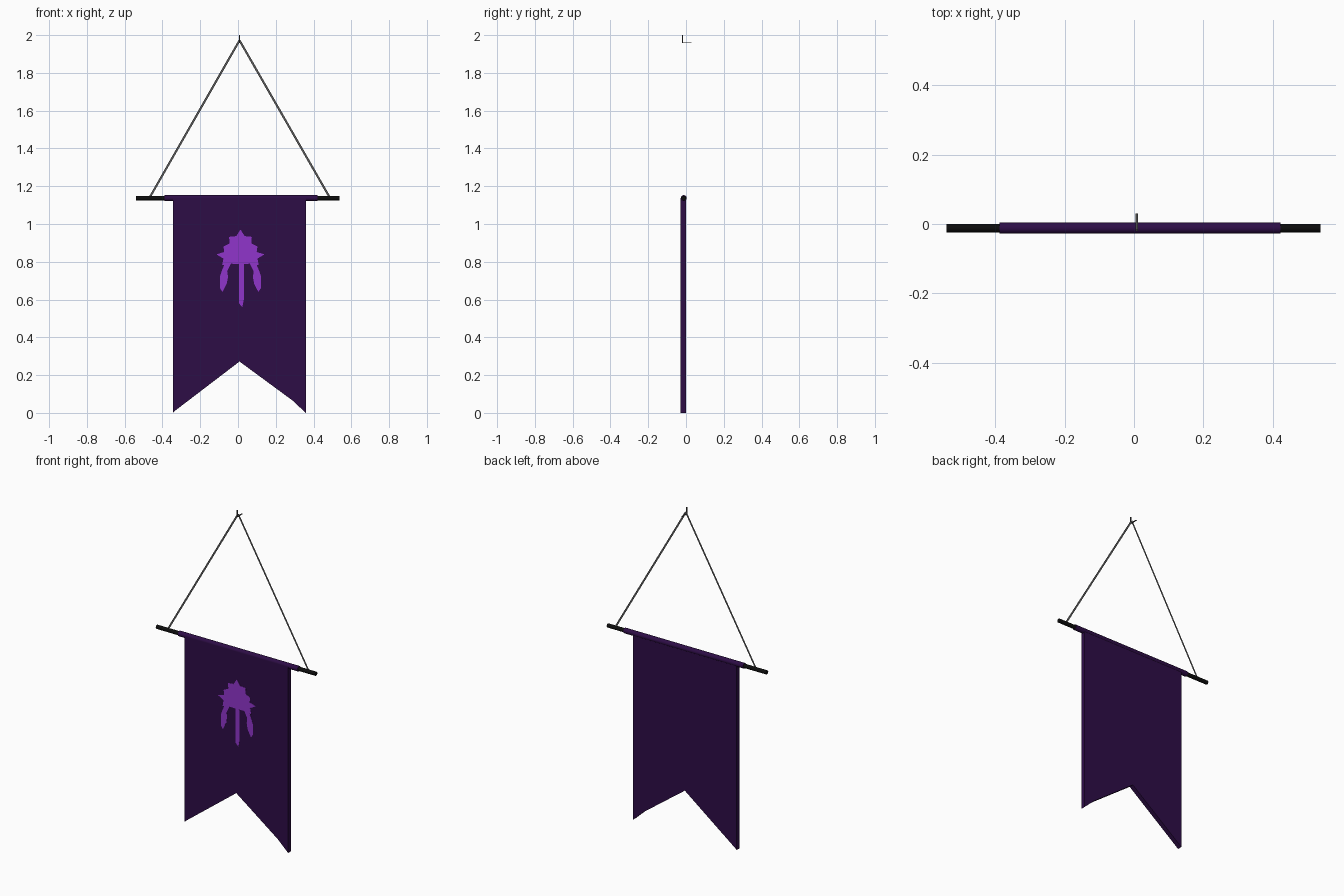
import bpy, bmesh, math
from mathutils import Vector

if "Cube" in bpy.data.objects:
    bpy.data.objects.remove(bpy.data.objects["Cube"])


def material(name, rgb):
    m = bpy.data.materials.new(name)
    m.diffuse_color = (*rgb, 1)
    m.use_nodes = True
    m.node_tree.nodes["Principled BSDF"].inputs["Base Color"].default_value = m.diffuse_color
    return m


CLOTH = material("dark purple cloth", (0.027, 0.004, 0.062))
EMBLEM = material("bright purple", (0.28, 0.036, 0.60))
ROD = material("black rod", (0.004, 0.004, 0.004))
CORD = material("grey cord", (0.10, 0.10, 0.10))
HOOK = material("dark grey metal", (0.07, 0.07, 0.07))
CX = 0.008          # middle of the hanging cloth
RY, RZ = -0.012, 1.137   # rod axis


def finish(name, bm, mat):
    bmesh.ops.recalc_face_normals(bm, faces=bm.faces)
    me = bpy.data.meshes.new(name)
    bm.to_mesh(me)
    bm.free()
    me.materials.append(mat)
    ob = bpy.data.objects.new(name, me)
    bpy.context.collection.objects.link(ob)
    return ob


def plate(name, outlines, y0, y1, mat):
    """Extrude x-z outlines from y0 (front) to y1 (back)."""
    bm = bmesh.new()
    for pts in outlines:
        f = bm.faces.new([bm.verts.new((x, y0, z)) for x, z in pts])
        if y1 != y0:
            r = bmesh.ops.extrude_face_region(bm, geom=[f], use_keep_orig=True)
            vs = [g for g in r["geom"] if isinstance(g, bmesh.types.BMVert)]
            bmesh.ops.translate(bm, verts=vs, vec=(0, y1 - y0, 0))
    bmesh.ops.triangulate(bm, faces=[f for f in bm.faces if len(f.verts) > 4])
    return finish(name, bm, mat)


def bar(name, x0, x1, r, mat):
    bpy.ops.mesh.primitive_cylinder_add(vertices=12, radius=r, depth=x1 - x0,
        location=((x0 + x1) / 2, RY, RZ), rotation=(0, math.pi / 2, 0))
    ob = bpy.context.object
    ob.name = name
    ob.data.materials.append(mat)
    bpy.ops.object.shade_smooth_by_angle(angle=math.radians(40))


def box(name, lo, hi, mat):
    bm = bmesh.new()
    bmesh.ops.create_cube(bm, size=1)
    lo, hi = Vector(lo), Vector(hi)
    for v in bm.verts:
        v.co = (lo + hi) / 2 + v.co * (hi - lo)
    finish(name, bm, mat)


# rod and the cloth sleeve wrapped around it
bar("rod", -0.54, 0.537, 0.012, ROD)
bar("cloth_sleeve", -0.388, 0.422, 0.016, CLOTH)

# swallow-tailed cloth
plate("banner_cloth", [[(-0.343, 1.137), (-0.343, 0.003), (-0.335, 0.01), (CX, 0.272),
                        (0.288, 0.066), (0.359, 0), (0.359, 1.137)]], -0.028, 0.0, CLOTH)

# spiky ornament with three hanging tails, mirrored about its middle
MX = 0.013
half = [(0.0, 0.971), (0.022, 0.936), (0.06, 0.932), (0.058, 0.897), (0.09, 0.881),
        (0.086, 0.852), (0.127, 0.839), (0.09, 0.817), (0.097, 0.782), (0.055, 0.79), (0, 0.788)]
tail = [(0.05, 0.79), (0.08, 0.796), (0.098, 0.755), (0.108, 0.725), (0.108, 0.66),
        (0.095, 0.64), (0.072, 0.685), (0.066, 0.72), (0.07, 0.75)]
middle = [(-0.008, 0.788), (0.018, 0.788), (0.018, 0.6), (0.01, 0.56), (-0.008, 0.56 + 0.02)]
body = half + [(-x, z) for x, z in half[-2:0:-1]]
shapes = [body, tail, [(-x, z) for x, z in tail], middle]
plate("ornament", [[(x + MX, z) for x, z in s] for s in shapes], -0.0292, -0.0282, EMBLEM)

# flat hanging cords
for name, x in (("left_cord", -0.465), ("right_cord", 0.483)):
    a, b = Vector((x, 1.145)), Vector((CX, 1.972))
    d = (b - a).normalized()
    n = Vector((-d.y, d.x)) * 0.0055
    plate(name, [[a - n, a + n, b + n, b - n]], -0.01, -0.01, CORD)

# bent wall hook
box("hook_upright", (CX - 0.003, -0.02, 1.957), (CX + 0.003, -0.016, 2.0), HOOK)
box("hook_shank", (CX - 0.003, -0.016, 1.957), (CX + 0.003, 0.03, 1.961), HOOK)
